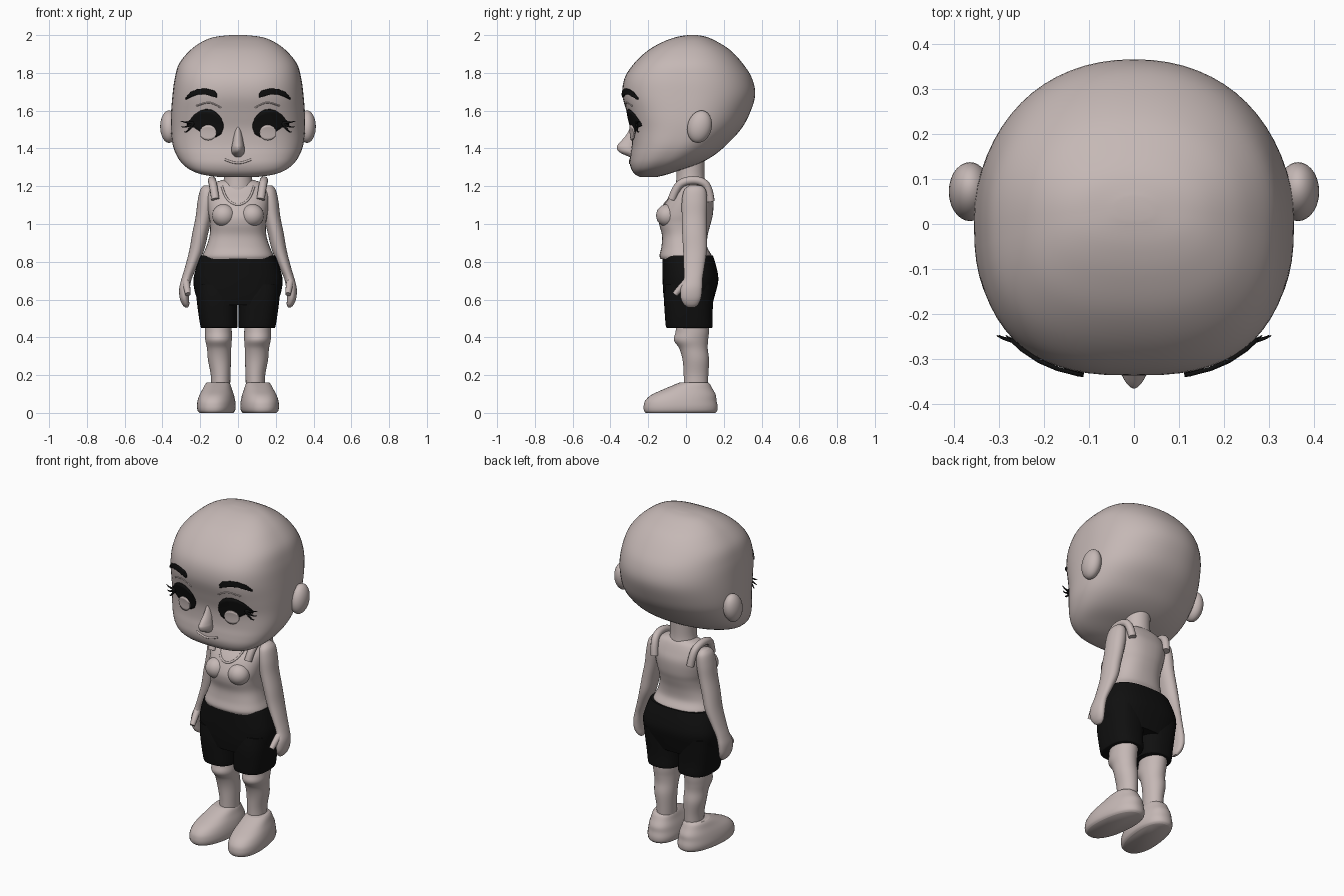
import bpy, bmesh, math
from mathutils import Vector, Matrix


def material(name, rgb):
    m = bpy.data.materials.new(name)
    m.diffuse_color = (*rgb, 1)
    return m


SKIN = material("pale skin", (0.56, 0.48, 0.465))
BLACK = material("soft black", (0.005, 0.005, 0.005))


def finish(name, bm, mat, mirror=False, angle=50):
    bmesh.ops.recalc_face_normals(bm, faces=bm.faces)
    me = bpy.data.meshes.new(name)
    bm.to_mesh(me)
    bm.free()
    ob = bpy.data.objects.new(name, me)
    bpy.context.collection.objects.link(ob)
    me.materials.append(mat)
    bpy.ops.object.select_all(action='DESELECT')
    bpy.context.view_layer.objects.active = ob
    ob.select_set(True)
    bpy.ops.object.shade_smooth_by_angle(angle=math.radians(angle))
    if mirror:
        ob.modifiers.new("Mirror", 'MIRROR')
    return ob


def dense(rows, steps=5):
    """Smoothly interpolate rows of (z, x centre, front y, back y, half width)."""
    out = []
    for i in range(len(rows) - 1):
        a, b, c, d = (Vector(rows[min(max(k, 0), len(rows) - 1)]) for k in range(i - 1, i + 3))
        for s in range(steps):
            t = s / steps
            out.append(0.5 * (2 * b + (c - a) * t + (2 * a - 5 * b + 4 * c - d) * t * t
                              + (3 * b - a - 3 * c + d) * t ** 3))
    return out + [Vector(rows[-1])]


def loft(name, rows, mat, n=2.3, n_back=None, mirror=False, segs=40, matrix=None):
    bm = bmesh.new()
    rings = []
    for z, xc, yf, yb, w in dense(rows):
        ring = []
        for k in range(segs):
            a = 2 * math.pi * k / segs
            c, s = math.cos(a), math.sin(a)
            p = 2 / (n if s < 0 else (n_back or n))
            ring.append(bm.verts.new((xc + w * math.copysign(abs(c) ** p, c),
                                      (yf + yb) / 2 + (yb - yf) / 2 * math.copysign(abs(s) ** p, s), z)))
        rings.append(ring)
    for r, q in zip(rings, rings[1:]):
        for k in range(segs):
            j = (k + 1) % segs
            bm.faces.new((r[k], r[j], q[j], q[k]))
    bm.faces.new(rings[0])
    bm.faces.new(rings[-1])
    if matrix:
        bmesh.ops.transform(bm, matrix=matrix, verts=bm.verts)
    return finish(name, bm, mat, mirror)


def front_y(rows, x, z, n):
    """Depth of the front surface of a loft at x, z."""
    d = dense(rows)
    a, b = next(((p, q) for p, q in zip(d, d[1:]) if min(p[0], q[0]) <= z <= max(p[0], q[0])), (d[0], d[1]))
    r = a.lerp(b, (z - a[0]) / ((b[0] - a[0]) or 1))
    t = max(0, 1 - (abs(x - r[1]) / r[4]) ** n) ** (1 / n)
    return (r[2] + r[3]) / 2 - (r[3] - r[2]) / 2 * t


def ellipsoid(name, loc, radii, mat, tilt=0.0):
    bm = bmesh.new()
    m = Matrix.Translation(loc) @ Matrix.Rotation(tilt, 4, 'X') @ Matrix.Diagonal((*radii, 1))
    bmesh.ops.create_uvsphere(bm, u_segments=28, v_segments=18, radius=1, matrix=m)
    return finish(name, bm, mat, True)


def tube(name, pts, radius, mat, sides=(1, -1), tip=1.0):
    cu = bpy.data.curves.new(name, 'CURVE')
    cu.dimensions = '3D'
    cu.bevel_depth = radius
    cu.bevel_resolution = 3
    cu.use_fill_caps = True
    for s in sides:
        sp = cu.splines.new('NURBS')
        sp.points.add(len(pts) - 1)
        sp.use_endpoint_u = True
        sp.order_u = 3
        for i, (p, q) in enumerate(zip(sp.points, pts)):
            p.co = (s * q[0], q[1], q[2], 1)
            p.radius = 1 + (tip - 1) * i / (len(pts) - 1)
    cu.materials.append(mat)
    ob = bpy.data.objects.new(name, cu)
    bpy.context.collection.objects.link(ob)


# Head
HEAD_N = 2.7
HEAD = [(1.25, 0, -.245, -.15, .11), (1.262, 0, -.268, -.10, .19), (1.285, 0, -.287, -.03, .25),
        (1.32, 0, -.297, .07, .295), (1.365, 0, -.294, .15, .326), (1.42, 0, -.287, .215, .346),
        (1.50, 0, -.29, .29, .355), (1.58, 0, -.31, .335, .355), (1.68, 0, -.336, .366, .347),
        (1.77, 0, -.326, .35, .335), (1.85, 0, -.275, .30, .311), (1.92, 0, -.20, .235, .253),
        (1.965, 0, -.12, .165, .19), (1.99, 0, -.05, .11, .125), (2.0, 0, .01, .06, .04)]
loft("head", HEAD, SKIN, HEAD_N, 2.15, segs=64)
loft("nose", [(1.53, 0, -.285, -.24, .012), (1.47, 0, -.317, -.24, .022), (1.425, 0, -.357, -.24, .03),
              (1.405, 0, -.366, -.24, .034), (1.38, 0, -.352, -.24, .034), (1.355, 0, -.30, -.24, .022)],
     SKIN, 1.7)
ellipsoid("ear", (.365, .072, 1.515), (.047, .064, .087), SKIN, math.radians(-14))


def on_head(x, z, off):
    return (x, front_y(HEAD, x, z, HEAD_N) - off, z)


def plate(name, strip, off, thick, mat):
    """Plate on the face from a strip of (x, lower z, upper z)."""
    bm = bmesh.new()
    cols = [[bm.verts.new(on_head(x, lo + (hi - lo) * k / 6, off)) for k in range(7)] for x, lo, hi in strip]
    for a, b in zip(cols, cols[1:]):
        for k in range(6):
            bm.faces.new((a[k], b[k], b[k + 1], a[k + 1]))
    ob = finish(name, bm, mat, True)
    mod = ob.modifiers.new("Thickness", 'SOLIDIFY')
    mod.thickness = thick
    mod.offset = 0


# Face details
plate("eyebrow", [(.112, 1.67, 1.69), (.125, 1.673, 1.706), (.17, 1.686, 1.717), (.21, 1.687, 1.715),
                  (.25, 1.672, 1.698), (.275, 1.659, 1.668)], .006, .009, BLACK)
plate("eye", [(.078, 1.505, 1.53), (.09, 1.475, 1.562), (.115, 1.46, 1.59), (.14, 1.457, 1.604),
              (.17, 1.46, 1.608), (.20, 1.49, 1.60), (.23, 1.51, 1.58), (.255, 1.515, 1.55),
              (.268, 1.52, 1.533)], .004, .006, BLACK)
plate("eye_disc", [(.158 + .043 * math.cos(a), 1.484 - .04 * math.sin(a) - .001, 1.484 + .04 * math.sin(a) + .001)
                   for a in [math.pi * k / 14 for k in range(15)]], .011, .008, SKIN)
for dx, dz in ((.305, 1.545), (.30, 1.515), (.285, 1.488)):
    tube("eyelash", [(.235, -.262, 1.535), ((.235 + dx) / 2 + .01, -.262, dz - .008), (dx, -.248, dz)],
         .008, BLACK, tip=.15)
tube("eyelid_crease", [on_head(x, z, 0) for x, z in ((.09, 1.615), (.13, 1.64), (.17, 1.645), (.22, 1.625))],
     .004, SKIN)
tube("mouth", [on_head(x, 1.322 + 4 * x * x, 0) for x in (-.07, -.035, 0, .035, .07)], .006, SKIN, (1,))

# Neck and torso
loft("neck", [(1.15, 0, -.06, .11, .09), (1.20, 0, -.055, .105, .082), (1.26, 0, -.05, .098, .073),
              (1.36, 0, -.05, .10, .075)], SKIN, 2)
TORSO = [(1.235, 0, -.01, .09, .075), (1.215, 0, -.035, .11, .13), (1.17, 0, -.065, .13, .163),
         (1.12, 0, -.105, .145, .165), (1.05, 0, -.14, .142, .156), (1.0, 0, -.142, .13, .148),
         (.94, 0, -.127, .115, .15), (.88, 0, -.13, .112, .168), (.835, 0, -.14, .135, .187),
         (.815, 0, -.135, .13, .185)]
loft("vest", TORSO, SKIN, 2.4)
ellipsoid("chest", (.075, -.098, 1.045), (.062, .06, .06), SKIN)
tube("neckline", [(x, front_y(TORSO, x, z, 2.4), z) for x, z in
                  ((-.085, 1.2), (-.07, 1.145), (-.035, 1.11), (0, 1.1), (.035, 1.11), (.07, 1.145), (.085, 1.2))],
     .006, SKIN, (1,))
tube("vest_strap", [(.12, -.075, 1.13), (.13, -.05, 1.20), (.138, .0, 1.23), (.138, .07, 1.232),
                    (.13, .12, 1.20), (.12, .13, 1.12)], .022, SKIN)

# Arms and hands
loft("arm", [(1.205, .16, .02, .08, .02), (1.18, .162, -.01, .105, .038), (1.12, .168, -.022, .112, .046),
             (1.04, .18, -.022, .11, .044), (.95, .2, -.02, .11, .042), (.86, .219, -.015, .11, .039),
             (.77, .25, -.012, .097, .031), (.71, .272, -.012, .088, .027), (.66, .283, -.028, .086, .028),
             (.61, .284, -.028, .08, .025), (.575, .277, -.012, .065, .019), (.558, .272, .01, .045, .008)],
     SKIN, 2.1, mirror=True)
tube("thumb", [(.275, .0, .69), (.268, -.04, .65), (.265, -.058, .628)], .02, SKIN, tip=.75)

# Shorts
loft("shorts_top", [(.832, 0, -.122, .143, .195), (.82, 0, -.125, .147, .202), (.76, 0, -.125, .164, .224),
                    (.70, 0, -.124, .171, .236), (.63, 0, -.12, .155, .226), (.57, 0, -.112, .138, .20)],
     BLACK, 2.6)
loft("shorts_leg", [(.68, .118, -.11, .15, .108), (.60, .111, -.116, .145, .108), (.52, .106, -.112, .14, .103),
                    (.46, .101, -.107, .141, .098), (.45, .1, -.10, .136, .094)], BLACK, 2.6, mirror=True)

# Legs
loft("leg", [(.50, .105, -.05, .125, .07), (.43, .104, -.055, .122, .071), (.385, .103, -.064, .117, .07),
             (.34, .1, -.035, .115, .064), (.28, .098, -.018, .122, .061), (.20, .092, -.012, .118, .052),
             (.12, .092, -.012, .115, .05)], SKIN, 2, mirror=True)

# Shoes, toes turned slightly outward
TURN = Matrix.Translation((.105, .05, 0)) @ Matrix.Rotation(math.radians(7), 4, 'Z') @ Matrix.Translation((0, -.05, 0))
loft("shoe", [(0, 0, -.215, .155, .085), (.012, 0, -.224, .166, .095), (.035, 0, -.226, .168, .099),
              (.065, 0, -.217, .162, .096), (.095, 0, -.185, .158, .088), (.125, 0, -.12, .142, .076),
              (.15, 0, -.06, .128, .066), (.162, 0, -.03, .115, .057)], SKIN, 2.3, mirror=True, matrix=TURN)
for y, z, w in ((-.12, .122, .05), (-.085, .138, .048), (-.05, .152, .045)):
    tube("shoe_lace", [TURN @ Vector(p) for p in ((-w, y + .02, z - .02), (0, y, z + .002), (w, y + .02, z - .02))],
         .007, SKIN)
